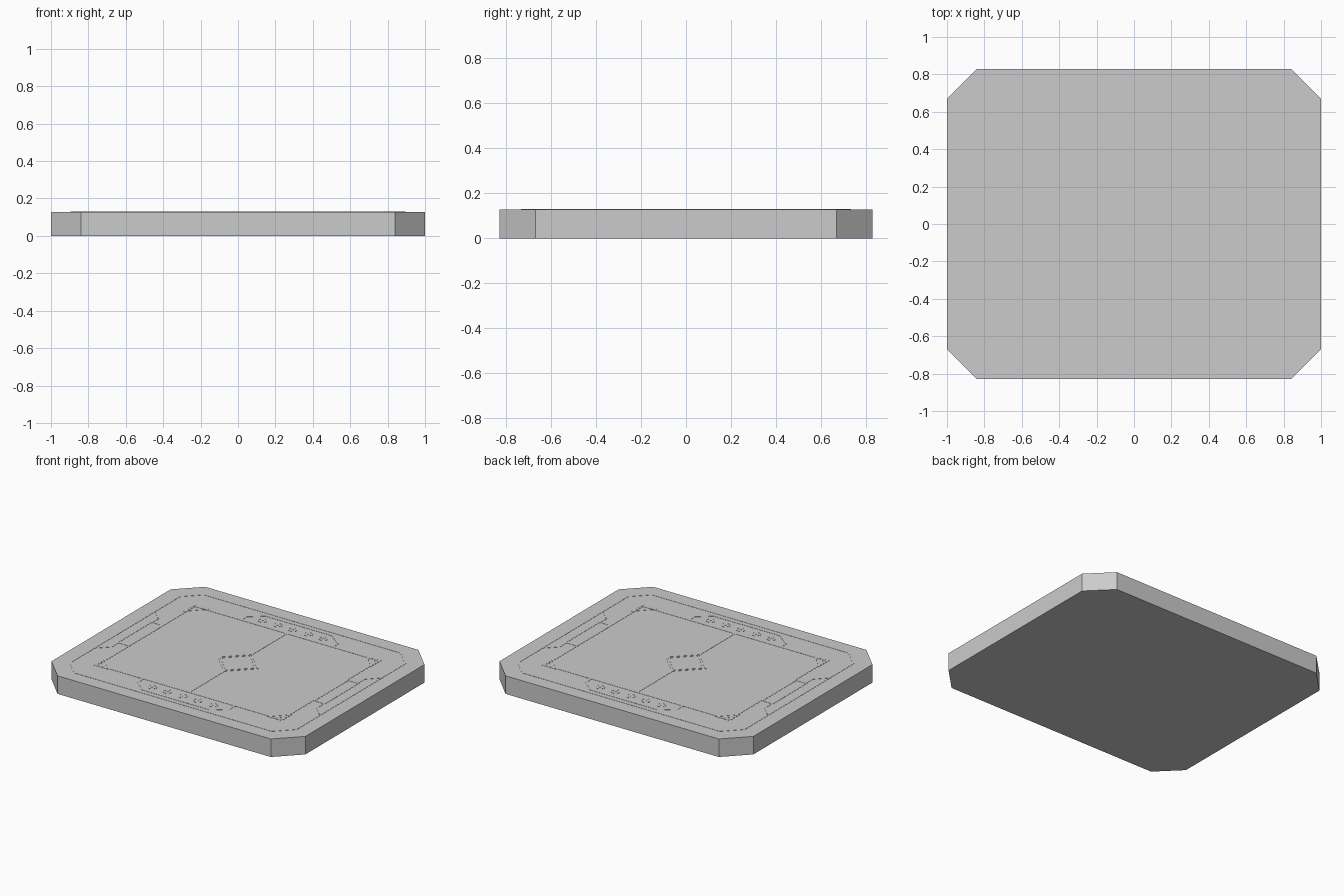
import bpy, bmesh, math
from mathutils import Vector

if "Cube" in bpy.data.objects:
    bpy.data.objects.remove(bpy.data.objects["Cube"])

TOP, RAISE, LINE = 0.1285, 0.0015, 0.011


def finish(bm, name):
    bmesh.ops.recalc_face_normals(bm, faces=bm.faces)
    mesh = bpy.data.meshes.new(name)
    bm.to_mesh(mesh)
    bm.free()
    obj = bpy.data.objects.new(name, mesh)
    bpy.context.collection.objects.link(obj)
    return obj


def prism(name, pts, z0, z1):
    bm = bmesh.new()
    low = [bm.verts.new((x, y, z0)) for x, y in pts]
    high = [bm.verts.new((x, y, z1)) for x, y in pts]
    bm.faces.new(low)
    bm.faces.new(high)
    n = len(pts)
    for i in range(n):
        j = (i + 1) % n
        bm.faces.new((low[i], low[j], high[j], high[i]))
    return finish(bm, name)


def inlay(name, pts, closed=True, width=LINE):
    """Thin mitred strip following a path on the slab top."""
    p = [Vector(q) for q in pts]
    n = len(p)
    bm = bmesh.new()
    rows = []
    for i in range(n):
        a = p[i] - p[i - 1] if closed or i > 0 else p[1] - p[0]
        b = p[(i + 1) % n] - p[i] if closed or i < n - 1 else a
        na = Vector((-a.y, a.x)).normalized()
        nb = Vector((-b.y, b.x)).normalized()
        m = (na + nb).normalized()
        m *= width / 2 / m.dot(na)
        l, r = p[i] + m, p[i] - m
        rows.append([bm.verts.new((q.x, q.y, z)) for q, z in
                     ((l, TOP), (r, TOP), (r, TOP + RAISE), (l, TOP + RAISE))])
    for i in range(n if closed else n - 1):
        s, t = rows[i], rows[(i + 1) % n]
        for k in range(4):
            m = (k + 1) % 4
            bm.faces.new((s[k], s[m], t[m], t[k]))
    if not closed:
        bm.faces.new(rows[0])
        bm.faces.new(rows[-1])
    return finish(bm, name)


def octagon(x, y, c):
    return [(x, y - c), (x - c, y), (c - x, y), (-x, y - c),
            (-x, c - y), (c - x, -y), (x - c, -y), (x, c - y)]


def circle(cx, cy, r, n):
    return [(cx + r * math.cos(2 * math.pi * i / n),
             cy + r * math.sin(2 * math.pi * i / n)) for i in range(n)]


# Slab and main border lines
prism("board_slab", octagon(1, 0.83, 0.16), 0, TOP)
inlay("outer_border", octagon(0.89, 0.728, 0.113))
inlay("field_border", [(0.725, 0.548), (-0.725, 0.548), (-0.725, -0.548), (0.725, -0.548)])

# Centre diamond, double outlined
for r in (0.155, 0.135):
    inlay("centre_diamond", [(r, 0), (0, r), (-r, 0), (0, -r)], width=0.007)

for s in (-1, 1):
    # Halfway line
    inlay("centre_line", [(0, s * 0.155), (0, s * 0.543)], closed=False)
    # Counter tray with five round marks, front and back
    inlay("counter_tray", [(-0.36, s * 0.553), (-0.36, s * 0.61), (-0.265, s * 0.69),
                           (0.265, s * 0.69), (0.36, s * 0.61), (0.36, s * 0.553)],
          closed=False)
    for i in range(-2, 3):
        inlay("counter_ring", circle(i * 0.12, s * 0.62, 0.028, 16), width=0.006)
        prism("counter_dot", circle(i * 0.12, s * 0.62, 0.006, 8), TOP, TOP + RAISE)
    # Card slot on each side
    inlay("card_slot", [(s * 0.815, -0.19), (s * 0.815, 0.19),
                        (s * 0.733, 0.19), (s * 0.733, -0.19)])
    for t in (-1, 1):
        # Bracket joining slot and border
        inlay("slot_bracket", [(s * 0.884, t * 0.34), (s * 0.81, t * 0.265),
                               (s * 0.81, t * 0.196)], closed=False)
        # Corner triangles
        inlay("corner_triangle", [(s * 0.735, t * 0.558), (s * 0.63, t * 0.558),
                                  (s * 0.735, t * 0.453)], width=0.008)
        prism("corner_mark", circle(s * 0.703, t * 0.526, 0.009, 4), TOP, TOP + RAISE)
